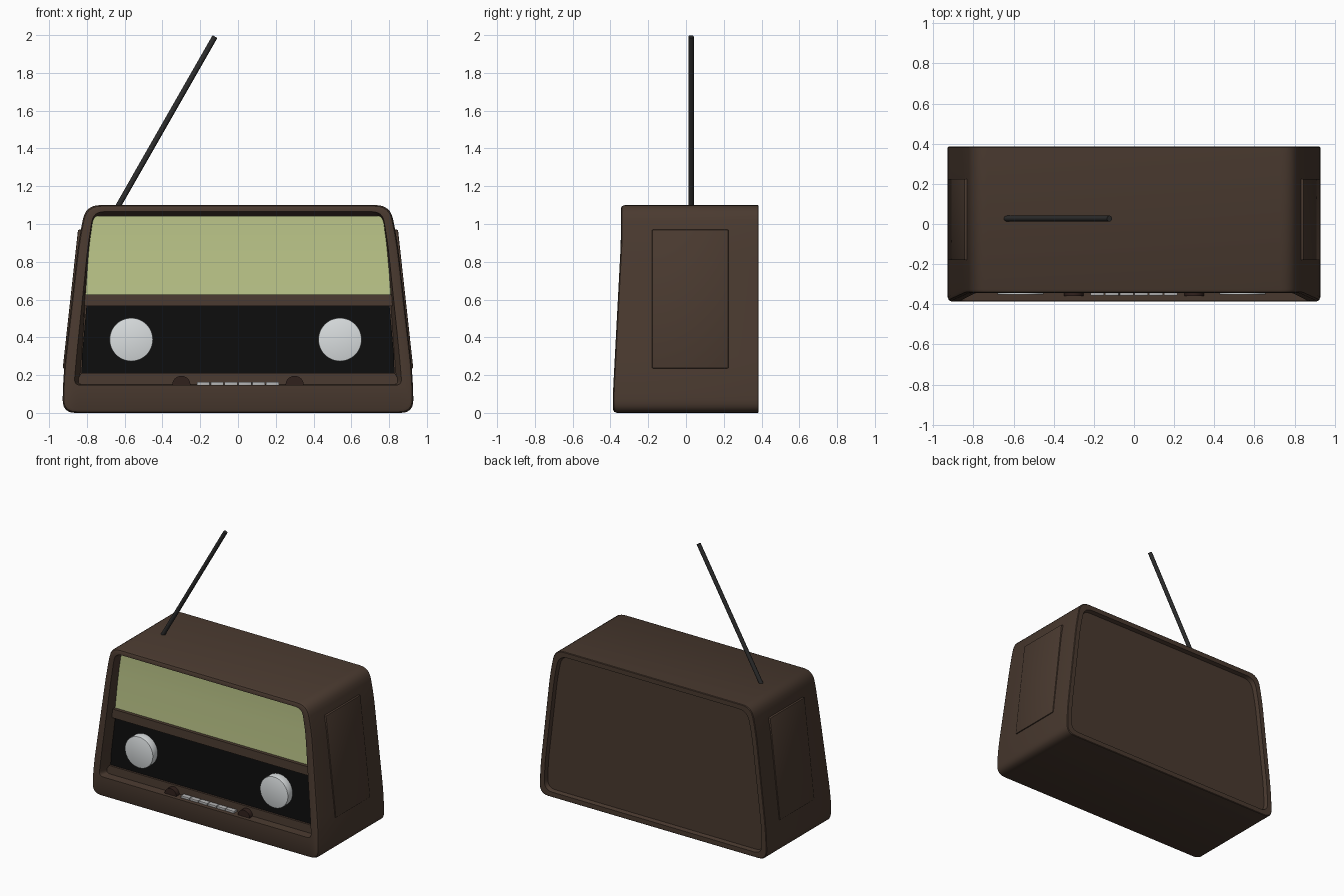
import bpy, bmesh, math
from mathutils import Vector

if "Cube" in bpy.data.objects:
    bpy.data.objects.remove(bpy.data.objects["Cube"])


def material(name, col):
    m = bpy.data.materials.new(name)
    m.diffuse_color = (*col, 1)
    m.use_nodes = True
    m.node_tree.nodes["Principled BSDF"].inputs["Base Color"].default_value = m.diffuse_color
    return m


BROWN = material("brown", (0.068, 0.042, 0.029))
GREEN = material("dial_green", (0.50, 0.56, 0.25))
BLACK = material("black", (0.004, 0.004, 0.004))
DARK = material("dark_metal", (0.025, 0.025, 0.025))
SILVER = material("silver", (0.70, 0.73, 0.74))
GREY = material("button_grey", (0.45, 0.45, 0.45))
DARKBROWN = material("dark_brown", (0.03, 0.015, 0.012))


def finish(name, bm, mat):
    bmesh.ops.recalc_face_normals(bm, faces=bm.faces)
    me = bpy.data.meshes.new(name)
    bm.to_mesh(me)
    bm.free()
    me.materials.append(mat)
    me.shade_smooth()
    me.set_sharp_from_angle(angle=math.radians(35))
    ob = bpy.data.objects.new(name, me)
    bpy.context.collection.objects.link(ob)
    return ob


def front_y(z):
    # leaning front face: upright at the bottom, stepping back towards the top
    t = min(max((z - 0.12) / 0.78, 0), 1)
    return -0.386 + 0.041 * t


def outline(corners, steps=6):
    # rounded, symmetric (x, z) outline from the right-hand corners (x, z, cut)
    full = corners + [(-x, z, c) for x, z, c in reversed(corners)]
    pts = []
    for i, (x, z, cut) in enumerate(full):
        p = Vector((x, z))
        a = Vector(full[i - 1][:2]) - p
        b = Vector(full[(i + 1) % len(full)][:2]) - p
        a, b = p + a.normalized() * cut, p + b.normalized() * cut
        for k in range(steps + 1):
            t = k / steps
            pts.append(a * (1 - t) ** 2 + p * 2 * t * (1 - t) + b * t * t)
    return pts


def shrink(pts, d):
    return [Vector((p.x * (1 - d / 0.9), 0.55 + (p.y - 0.55) * (1 - d / 0.55))) for p in pts]


# cabinet: lofted through rings from the back panel to the front recess
outer = outline([(0.93, 0, 0.07), (0.925, 0.2, 0.1), (0.843, 0.92, 0.1), (0.805, 1.1, 0.075)])
lip = outline([(0.868, 0.147, 0.035), (0.855, 0.3, 0.08), (0.795, 0.88, 0.08), (0.765, 1.065, 0.055)])
inner = outline([(0.84, 0.152, 0.02), (0.828, 0.3, 0.08), (0.788, 0.88, 0.08), (0.765, 1.045, 0.04)])
rings = [
    [(p, 0.355) for p in shrink(outer, 0.045)],
    [(p, 0.385) for p in shrink(outer, 0.038)],
    [(p, 0.385) for p in shrink(outer, 0.004)],
    [(p, 0.381) for p in outer],
    [(p, front_y(p.y) + 0.02) for p in outer],
    [(p, front_y(p.y) + 0.006) for p in shrink(outer, 0.006)],
    [(p, front_y(p.y)) for p in shrink(outer, 0.018)],
    [(p, front_y(p.y)) for p in lip],
    [(p, front_y(p.y) + 0.085) for p in inner],
]
bm = bmesh.new()
loops = [[bm.verts.new((p.x, y, p.y)) for p, y in ring] for ring in rings]
n = len(outer)
for a, b in zip(loops, loops[1:]):
    for i in range(n):
        bm.faces.new((a[i], a[(i + 1) % n], b[(i + 1) % n], b[i]))
bm.faces.new(loops[0])
# recess floor as strips between mirrored points
last = loops[-1]
for i in range(n // 2 - 1):
    bm.faces.new((last[i], last[i + 1], last[n - 2 - i], last[n - 1 - i]))
finish("cabinet", bm, BROWN)


def strip(name, rows, offset, thick, mat):
    # slab following the leaning front, from (half width, z) rows
    bm = bmesh.new()
    rr = []
    for w, z in rows:
        y = front_y(z) + offset
        rr.append([bm.verts.new(c) for c in
                   ((-w, y, z), (w, y, z), (w, y + thick, z), (-w, y + thick, z))])
    for a, b in zip(rr, rr[1:]):
        for i in range(4):
            bm.faces.new((a[i], a[(i + 1) % 4], b[(i + 1) % 4], b[i]))
    bm.faces.new(rr[0])
    bm.faces.new(rr[-1])
    return finish(name, bm, mat)


# front panels
strip("tuning_window", [(0.812, 0.62), (0.79, 0.87), (0.774, 0.99), (0.768, 1.03), (0.755, 1.042)],
      0.075, 0.015, GREEN)
strip("crossbar", [(0.818, 0.565), (0.813, 0.628)], 0.05, 0.04, BROWN)
strip("control_panel", [(0.828, 0.205), (0.826, 0.3), (0.802, 0.57)], 0.075, 0.015, BLACK)
strip("lower_ledge", [(0.845, 0.15), (0.845, 0.185), (0.83, 0.21)], 0.06, 0.03, BROWN)


def rod(name, p0, p1, r, mat, sides=40, bevel=0):
    p0, p1 = Vector(p0), Vector(p1)
    d = p1 - p0
    bm = bmesh.new()
    bmesh.ops.create_cone(bm, cap_ends=True, segments=sides, radius1=r, radius2=r, depth=d.length)
    if bevel:
        rim = [e for e in bm.edges if abs(e.verts[0].co.z - e.verts[1].co.z) < 1e-5]
        bmesh.ops.bevel(bm, geom=rim, offset=bevel, segments=2, affect='EDGES', profile=0.5)
    rot = d.to_track_quat('Z', 'Y').to_matrix()
    for v in bm.verts:
        v.co = rot @ v.co + (p0 + p1) / 2
    return finish(name, bm, mat)


def box(name, x0, x1, y0, y1, z0, z1, mat, bevel=0.004, lean=0):
    # lean shifts the top edge in x
    bm = bmesh.new()
    bmesh.ops.create_cube(bm, size=1)
    for v in bm.verts:
        c = v.co.copy()
        v.co = (x0 + (x1 - x0) * (c.x + 0.5) + lean * (c.z + 0.5),
                y0 + (y1 - y0) * (c.y + 0.5), z0 + (z1 - z0) * (c.z + 0.5))
    bmesh.ops.bevel(bm, geom=bm.edges[:], offset=bevel, segments=2, affect='EDGES', profile=0.5)
    return finish(name, bm, mat)


# large knobs and small thumb wheels
for side, s in (("left", -1), ("right", 1)):
    x = -0.565 if s < 0 else 0.54
    rod(side + "_knob", (x, -0.28, 0.388), (x, -0.352, 0.388), 0.115, SILVER, 48, 0.004)
    rod(side + "_thumb_wheel", (s * 0.3, -0.315, 0.148), (s * 0.3, -0.36, 0.148), 0.048, DARKBROWN, 32)
    # raised side panel
    xs = (0.90, 0.928) if s > 0 else (-0.928, -0.90)
    box(side + "_side_panel", *xs, -0.18, 0.225, 0.236, 0.97, BROWN, 0.006, -0.081 * s)

# row of push buttons
for i in range(6):
    x = -0.22 + i * 0.0733
    box(f"push_button_{i + 1}", x + 0.002, x + 0.071, -0.357, -0.31, 0.142, 0.164, GREY, 0.002)

# aerial
rod("aerial", (-0.643, 0.027, 1.08), (-0.122, 0.027, 1.992), 0.0145, DARK, 16)
